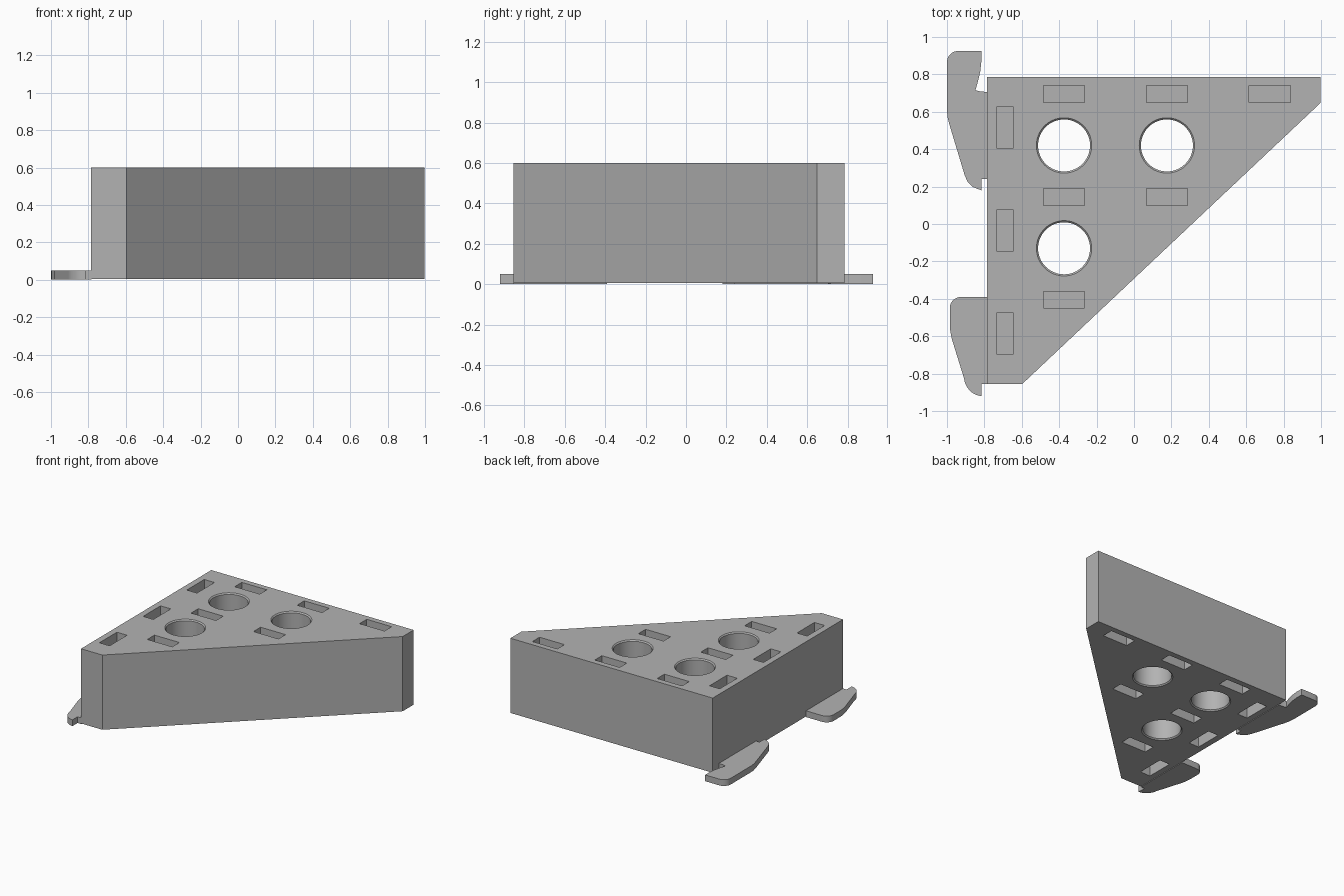
import bpy, bmesh, math

if "Cube" in bpy.data.objects:
    bpy.data.objects.remove(bpy.data.objects["Cube"], do_unlink=True)

grey = bpy.data.materials.new("plain grey")
grey.use_nodes = True
GREY = (0.45, 0.45, 0.45, 1)
grey.diffuse_color = GREY
grey.node_tree.nodes["Principled BSDF"].inputs["Base Color"].default_value = GREY


def finish(name, bm):
    bmesh.ops.recalc_face_normals(bm, faces=bm.faces)
    mesh = bpy.data.meshes.new(name)
    bm.to_mesh(mesh)
    bm.free()
    mesh.materials.append(grey)
    obj = bpy.data.objects.new(name, mesh)
    bpy.context.collection.objects.link(obj)
    return obj


def prism(name, outline, z0, z1):
    bm = bmesh.new()
    face = bm.faces.new([bm.verts.new((x, y, z0)) for x, y in outline])
    up = bmesh.ops.extrude_face_region(bm, geom=[face])["geom"]
    bmesh.ops.translate(bm, vec=(0, 0, z1 - z0),
                        verts=[v for v in up if isinstance(v, bmesh.types.BMVert)])
    return finish(name, bm)


def lathe(name, profile, cx, cy, sides=64):
    # Closed solid from (radius, height) rings
    bm = bmesh.new()
    rings = [[bm.verts.new((cx + r * math.cos(math.tau * i / sides),
                            cy + r * math.sin(math.tau * i / sides), z))
              for i in range(sides)] for r, z in profile]
    for a, b in zip(rings, rings[1:]):
        for i in range(sides):
            j = (i + 1) % sides
            bm.faces.new((a[i], a[j], b[j], b[i]))
    bm.faces.new(rings[0])
    bm.faces.new(rings[-1])
    return finish(name, bm)


def cut(target, cutter):
    mod = target.modifiers.new(cutter.name, "BOOLEAN")
    mod.operation = "DIFFERENCE"
    mod.solver = "EXACT"
    mod.object = cutter
    bpy.context.view_layer.objects.active = target
    bpy.ops.object.modifier_apply(modifier=mod.name)
    bpy.data.objects.remove(cutter, do_unlink=True)


def arc(cx, cy, rx, ry, start, end, steps=8):
    angles = [math.radians(start + (end - start) * i / steps) for i in range(steps + 1)]
    return [(cx + rx * math.cos(a), cy + ry * math.sin(a)) for a in angles]


# Triangular block with clipped corners
BOTTOM, TOP = 0.005, 0.6
LEFT, BACK, FRONT = -0.785, 0.785, -0.855
body = prism("bracket_body", [(LEFT, FRONT), (-0.597, FRONT), (0.998, 0.648),
                              (0.998, BACK), (LEFT, BACK)], BOTTOM, TOP)

# Round through holes with chamfered rims, on a regular pitch
PITCH, X0, Y0 = 0.55, -0.374, 0.42
R, C = 0.139, 0.009
for i, j in [(0, 0), (1, 0), (0, 1)]:
    profile = [(R + 2 * C, BOTTOM - C), (R, BOTTOM + C),
               (R, TOP - C), (R + 2 * C, TOP + C)]
    cut(body, lathe("hole_cutter", profile, X0 + i * PITCH, Y0 - j * PITCH))

# Shallow slots above and below
DEPTH, LONG, SHORT = 0.1, 0.11, 0.045
slots = [(X0 + i * PITCH, 0.695 - j * PITCH, LONG, SHORT)
         for j in range(3) for i in range(3 - j)]
slots += [(-0.69, 0.515 - j * PITCH, SHORT, LONG) for j in range(3)]
for x, y, w, h in slots:
    corners = [(x - w, y - h), (x + w, y - h), (x + w, y + h), (x - w, y + h)]
    for z0, z1 in [(BOTTOM - 0.1, BOTTOM + DEPTH), (TOP - DEPTH, TOP + 0.1)]:
        cut(body, prism("slot_cutter", corners, z0, z1))

# Hooks along the left side: shared outer flank and pointed toe
INNER, STEP = LEFT + 0.002, -0.816


def hook_flank(x, y):
    # Rounded shoulder, tapering side, rounded toe
    return (arc(x + 0.06, y - 0.06, 0.06, 0.06, 90, 180) +
            [(x, y - 0.15), (x + 0.003, y - 0.185), (x + 0.011, y - 0.225)] +
            arc(x + 0.175, y - 0.42, 0.1, 0.11, 187, 265))


lower = hook_flank(-0.985, -0.39) + [(STEP, -0.92), (STEP, FRONT),
                                     (INNER, FRONT), (INNER, -0.39)]
prism("lower_hook", lower, 0, 0.05)

upper = ([(STEP, 0.925)] + arc(-0.94, 0.865, 0.06, 0.06, 90, 180) +
         [(-1, 0.61), (-0.997, 0.57), (-0.985, 0.525), (-0.905, 0.26)] +
         [(-0.89, 0.225), (-0.865, 0.2), (-0.835, 0.187), (STEP, 0.18),
          (STEP, 0.24), (INNER, 0.24), (INNER, 0.706), (-0.82, 0.708),
          (-0.848, 0.715), (-0.835, 0.76), (-0.822, 0.815), (STEP, 0.87)])
prism("upper_hook", upper, 0, 0.05)

# Smooth curved walls, crisp edges
for obj in bpy.data.objects:
    obj.select_set(obj.type == "MESH")
bpy.context.view_layer.objects.active = body
bpy.ops.object.shade_smooth_by_angle(angle=math.radians(25))
